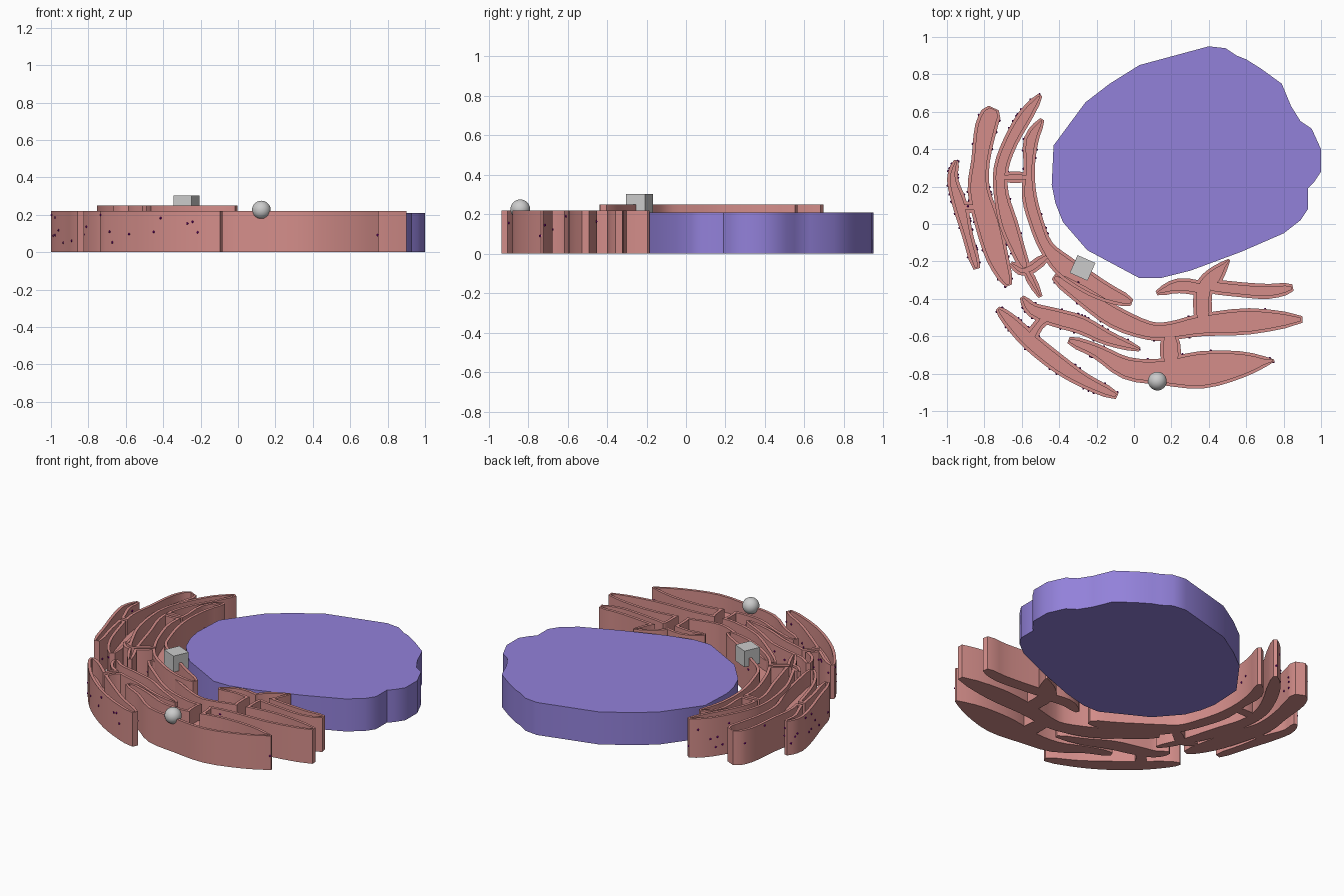
import bpy, bmesh, math, random
from mathutils import Vector, Matrix

random.seed(4)
scene = bpy.context.scene
if "Cube" in bpy.data.objects:
    bpy.data.objects.remove(bpy.data.objects["Cube"], do_unlink=True)


def material(name, colour):
    mat = bpy.data.materials.new(name)
    mat.use_nodes = True
    mat.diffuse_color = (*colour, 1)
    mat.node_tree.nodes["Principled BSDF"].inputs["Base Color"].default_value = (*colour, 1)
    return mat


PINK = material("salmon pink", (.66, .27, .255))
VIOLET = material("soft violet", (.29, .22, .70))
PURPLE = material("deep purple", (.22, .0, .25))
GREY = material("light grey", (.6, .6, .6))


def add_object(name, bm, mat=None):
    bmesh.ops.recalc_face_normals(bm, faces=bm.faces)
    mesh = bpy.data.meshes.new(name)
    bm.to_mesh(mesh)
    bm.free()
    obj = bpy.data.objects.new(name, mesh)
    scene.collection.objects.link(obj)
    if mat:
        mesh.materials.append(mat)
    return obj


def smooth(obj, degrees):
    bpy.ops.object.select_all(action='DESELECT')
    obj.select_set(True)
    bpy.context.view_layer.objects.active = obj
    bpy.ops.object.shade_smooth_by_angle(angle=math.radians(degrees))


def prism(name, outline, low, high, mat=None):
    bm = bmesh.new()
    face = bm.faces.new([bm.verts.new((p[0], p[1], low)) for p in outline])
    extruded = bmesh.ops.extrude_face_region(bm, geom=[face])["geom"]
    tops = [v for v in extruded if isinstance(v, bmesh.types.BMVert)]
    bmesh.ops.translate(bm, verts=tops, vec=(0, 0, high - low))
    return add_object(name, bm, mat)


def refine(points, steps=3):
    """Catmull-Rom through (x, y, half width) given in hundredths."""
    pts = [Vector(p) / 100 for p in points]
    pts = [pts[0] * 2 - pts[1]] + pts + [pts[-1] * 2 - pts[-2]]
    path = []
    for a, b, c, d in zip(pts, pts[1:], pts[2:], pts[3:]):
        for i in range(steps):
            t = i / steps
            path.append(b + (c - a) * t / 2 + (a * 2 - b * 5 + c * 4 - d) * t**2 / 2
                        + (b * 3 - a - c * 3 + d) * t**3 / 2)
    return path + [pts[-2]]


def ribbon(points, inset=0.0):
    """Outline of a strand of varying width with blunt rounded ends."""
    path = refine(points)
    left, right = [], []
    last = len(path) - 1
    for i, p in enumerate(path):
        along = (path[min(i + 1, last)] - path[max(i - 1, 0)]).to_2d().normalized()
        side = Vector((-along.y, along.x))
        width = max(p.z - inset, .004)
        centre = p.to_2d()
        if i in (0, last):
            centre += along * inset * (1 if i == 0 else -1) * .5
            width *= .6
        left.append(centre + side * width)
        right.append(centre - side * width)
    return left + right[::-1]


def boolean(target, tool, operation):
    mod = target.modifiers.new(operation.lower(), 'BOOLEAN')
    mod.operation, mod.solver, mod.object = operation, 'EXACT', tool
    tool.hide_render = True


def membrane(name, strands, top):
    """Merge strands into one folded sac, then sink a channel inside its rim."""
    bodies = [prism(name, ribbon(s), 0, top, PINK) for s in strands]
    cutters = [prism("channel", ribbon(s, .018), top - DEPTH, top + .05, PINK) for s in strands]
    sac = bodies[0]
    for body in bodies[1:]:
        boolean(sac, body, 'UNION')
    for cutter in cutters:
        boolean(sac, cutter, 'DIFFERENCE')
    graph = bpy.context.evaluated_depsgraph_get()
    mesh = bpy.data.meshes.new_from_object(sac.evaluated_get(graph))
    sac.modifiers.clear()
    sac.data = mesh
    for helper in bodies[1:] + cutters:
        bpy.data.objects.remove(helper, do_unlink=True)
    smooth(sac, 35)


DEPTH = .1

# Strands as (x, y, half width) in hundredths
outer_left = [
    [(-95, 34, 2), (-97, 24, 3), (-93, 10, 4), (-89, -6, 3), (-84, -24, 3)],
    [(-75, 62, 5), (-79, 52, 6), (-82, 34, 5), (-83, 18, 6), (-78, 0, 7), (-73, -18, 6), (-67, -33, 3)],
    [(-94, 9, 3), (-82, 9, 3)],
]
inner_left = [
    [(-50, 69, 2), (-58, 58, 4), (-66, 44, 4), (-71, 30, 4), (-71, 16, 4), (-67, 0, 5),
     (-62, -14, 4), (-58, -24, 3)],
    [(-49, 56, 2), (-55, 45, 4), (-56, 30, 3), (-56, 15, 4), (-52, 0, 4), (-47, -12, 4),
     (-38, -22, 6), (-25, -31, 6), (-14, -37, 5), (-1, -42, 3)],
    [(-71, 25, 3), (-56, 25, 3)],
    [(-66, -21, 2), (-58, -25, 3), (-46, -17, 3)],
    [(-58, -24, 3), (-50, -39, 2)],
]
lower_left = [
    [(-60, -39, 2), (-54, -46, 4), (-42, -50, 5), (-28, -54, 5), (-14, -61, 4), (3, -67, 2)],
    [(-73, -45, 2), (-66, -52, 4), (-55, -63, 5), (-40, -75, 5), (-26, -84, 4), (-9, -92, 3)],
    [(-57, -63, 4), (-51, -54, 3), (-46, -49, 4)],
]
lower_right = [
    [(-43, -28, 3), (-28, -38, 5), (-10, -50, 6), (8, -57, 5), (20, -57, 5), (36, -54, 6),
     (62, -52, 7), (90, -51, 3)],
    [(-35, -62, 3), (-20, -68, 4), (-4, -77, 6), (14, -79, 7), (36, -78, 10), (58, -75, 7), (75, -73, 1)],
    [(19, -57, 5), (20, -77, 6)],
    [(37, -54, 5), (37, -36, 5), (43, -28, 5), (51, -19, 1)],
    [(12, -37, 2), (24, -33, 4), (39, -35, 4)],
    [(38, -33, 4), (56, -35, 4), (72, -36, 4), (85, -34, 3)],
]
membrane("outer_left_membrane", outer_left, .22)
membrane("inner_left_membrane", inner_left, .25)
membrane("lower_left_membrane", lower_left, .22)
membrane("lower_right_membrane", lower_right, .22)

# Nucleus slab
rim = [(-43, 42), (-26, 65), (-13, 75), (3, 85), (40, 95), (49, 94), (55, 90), (60, 88), (68, 83),
       (79, 75), (84, 63), (89, 55), (95, 51), (100, 40), (100, 28), (96, 22), (93, 19), (93, 8),
       (89, 2), (80, -5), (57, -15), (30, -25), (14, -29), (3, -29), (-25, -14), (-38, 1),
       (-42, 11), (-44, 21)]
nucleus = prism("nucleus", [(x / 100, y / 100) for x, y in rim], 0, .21, VIOLET)
smooth(nucleus, 40)

# Ribosome specks scattered over the strand walls
bm = bmesh.new()
for group, count in ((outer_left, 26), (inner_left, 12), (lower_left, 20), (lower_right, 9)):
    for strand in group[:2]:
        outline = ribbon(strand)
        for _ in range(count):
            k = random.randrange(len(outline))
            spot = outline[k - 1].lerp(outline[k], random.random())
            place = Matrix.Translation((spot.x, spot.y, random.uniform(.05, .2)))
            bmesh.ops.create_icosphere(bm, subdivisions=1, radius=.007, matrix=place)
add_object("ribosomes", bm, PURPLE)

# Loose marker block and ball
bm = bmesh.new()
bmesh.ops.create_cube(bm, size=.104, matrix=Matrix.Translation((-.275, -.235, .25))
                      @ Matrix.Rotation(math.radians(-24), 4, 'Z'))
add_object("marker_block", bm, GREY)
bm = bmesh.new()
bmesh.ops.create_uvsphere(bm, u_segments=32, v_segments=16, radius=.05,
                          matrix=Matrix.Translation((.125, -.84, .225)))
smooth(add_object("marker_ball", bm, GREY), 60)
